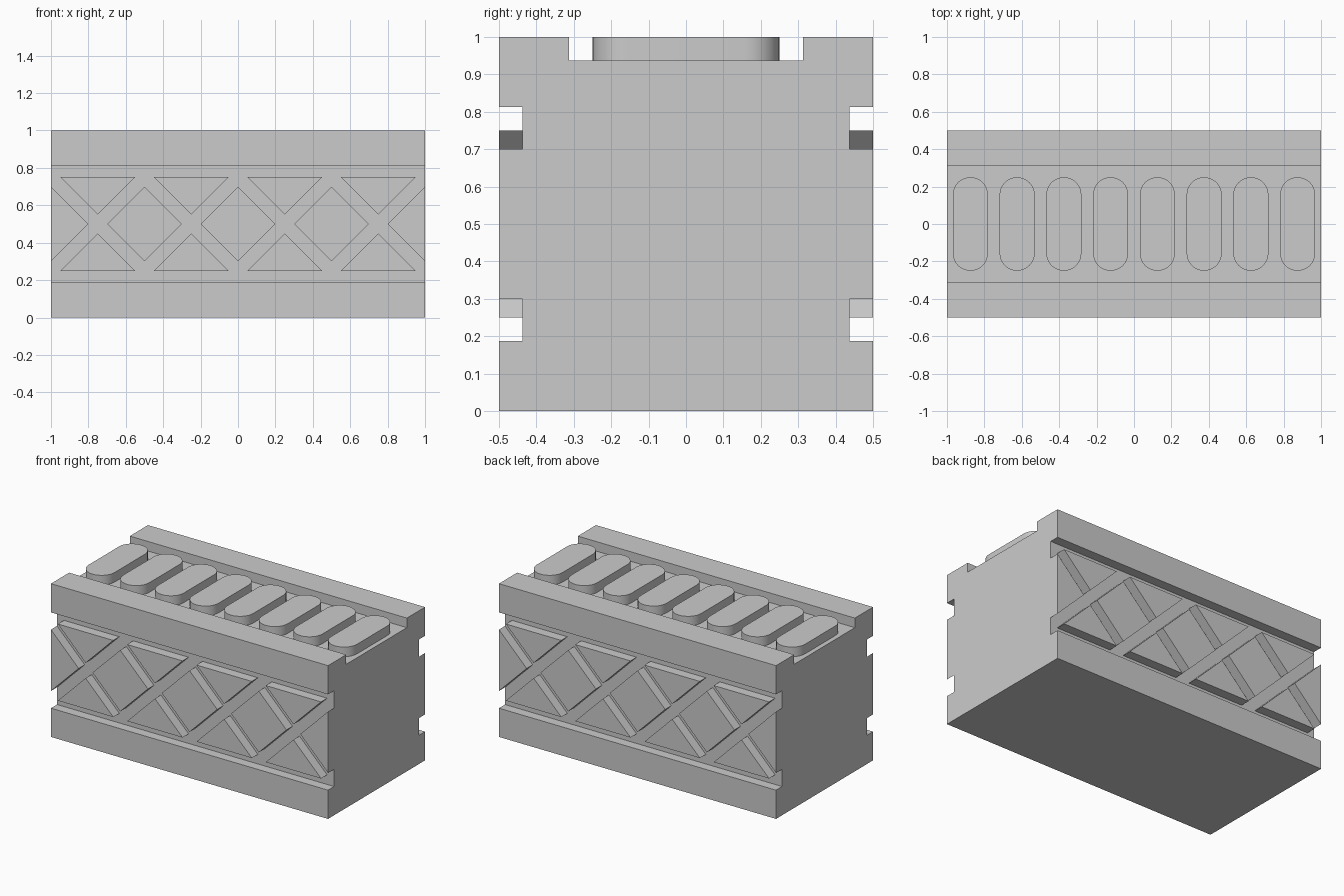
import bpy, bmesh
from math import sin, cos, pi
from mathutils import Vector

if "Cube" in bpy.data.objects:
    bpy.data.objects.remove(bpy.data.objects["Cube"])

D = 0.0625  # depth of every recess


def prism(name, outline, sweep):
    """Closed solid from a planar outline swept along a vector."""
    bm = bmesh.new()
    face = bm.faces.new([bm.verts.new(p) for p in outline])
    ext = bmesh.ops.extrude_face_region(bm, geom=[face], use_keep_orig=True)
    top = [v for v in ext["geom"] if isinstance(v, bmesh.types.BMVert)]
    bmesh.ops.translate(bm, verts=top, vec=Vector(sweep))
    bmesh.ops.recalc_face_normals(bm, faces=bm.faces[:])
    mesh = bpy.data.meshes.new(name)
    bm.to_mesh(mesh)
    bm.free()
    ob = bpy.data.objects.new(name, mesh)
    bpy.context.collection.objects.link(ob)
    return ob


def side_panel(name, xz):
    """Raised panel on the front wall, mirrored to the back wall."""
    ob = prism(name, [(x, -0.5, z) for x, z in xz], (0, D, 0))
    mod = ob.modifiers.new("both_sides", "MIRROR")
    mod.use_axis = (False, True, False)
    mod.use_mirror_merge = False


# Body: cross-section with side grooves and top channel, swept along x
half = [(0.5, 0), (0.5, 0.1875), (0.5 - D, 0.1875), (0.5 - D, 0.8125),
        (0.5, 0.8125), (0.5, 1), (0.3125, 1), (0.3125, 1 - D)]
section = half + [(-y, z) for y, z in reversed(half)]
prism("body", [(-1, y, z) for y, z in section], (2, 0, 0))

# Triangular panels above and below each lattice crossing
for i in range(4):
    x = -0.75 + 0.5 * i
    for label, s in (("upper", 1), ("lower", -1)):
        side_panel(f"{label}_triangle_panel_{i + 1}",
                   [(x - 0.2, 0.5 + s * 0.25), (x + 0.2, 0.5 + s * 0.25), (x, 0.5 + s * 0.05)])

# Diamond panels between crossings, cut to halves at the ends
for i in range(5):
    x = -1 + 0.5 * i
    pts = [(x, 0.3), (x + 0.2, 0.5), (x, 0.7), (x - 0.2, 0.5)]
    side_panel(f"diamond_panel_{i + 1}", [p for p in pts if abs(p[0]) <= 1.001])

# Row of rounded studs in the top channel
R, N = 0.09375, 16
for i in range(8):
    x = -0.875 + 0.25 * i
    pill = []
    for k in range(2):
        for j in range(N + 1):
            a = pi * k + pi * j / N
            pill.append((x + R * cos(a), (0.25 - R) * (1 - 2 * k) + R * sin(a), 1 - D))
    stud = prism(f"stud_{i + 1}", pill, (0, 0, D))
    bpy.ops.object.select_all(action="DESELECT")
    stud.select_set(True)
    bpy.context.view_layer.objects.active = stud
    bpy.ops.object.shade_smooth_by_angle()
